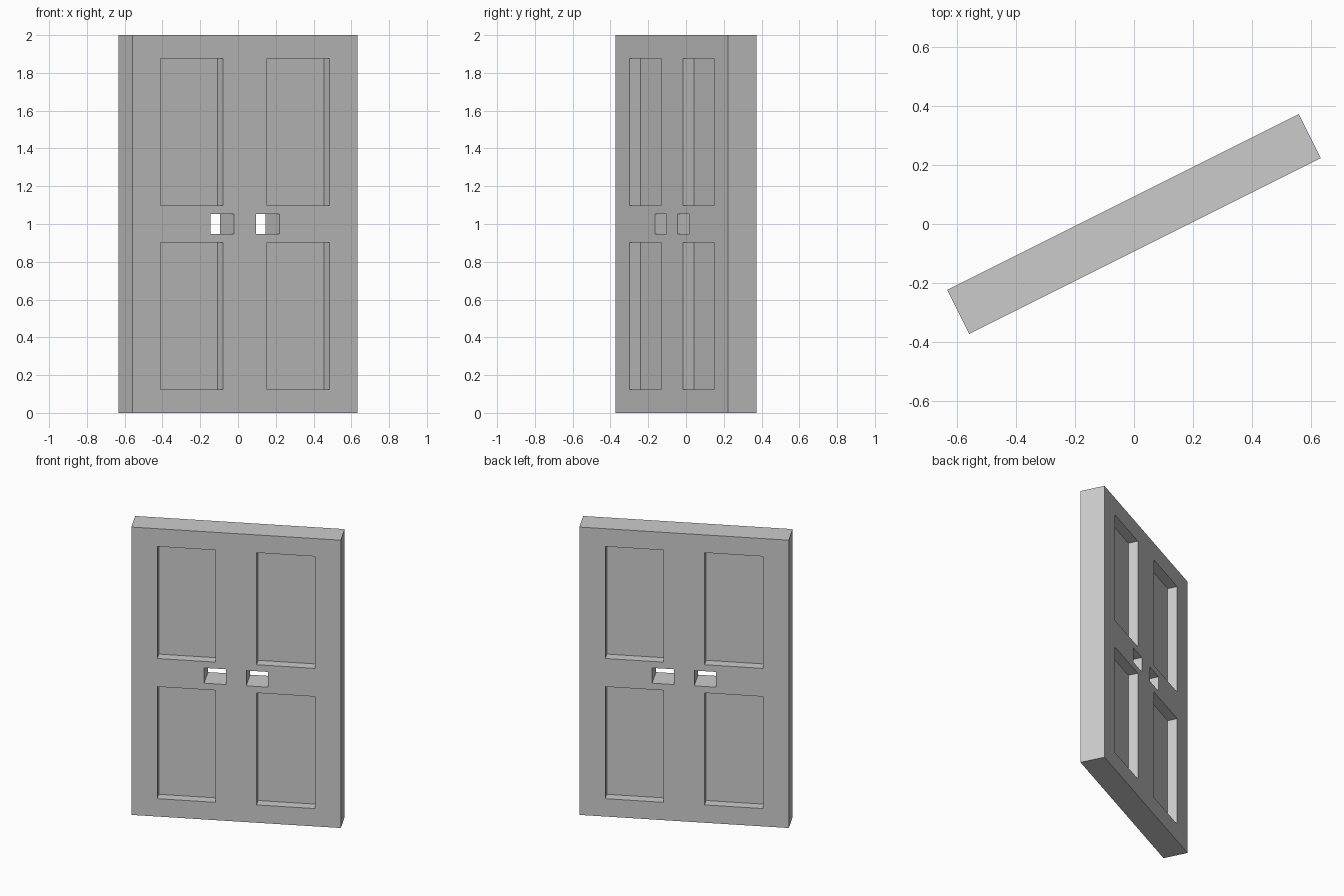
import bpy, math

if "Cube" in bpy.data.objects:
    bpy.data.objects.remove(bpy.data.objects["Cube"])

W, T, H = 1.3333, 0.1667, 2.0   # width, thickness, height
DEPTH = 0.066                   # panel recess depth on each side


def box(name, x0, x1, y0, y1, z0, z1):
    bpy.ops.mesh.primitive_cube_add(
        size=1, location=((x0 + x1) / 2, (y0 + y1) / 2, (z0 + z1) / 2))
    ob = bpy.context.object
    ob.name = name
    ob.scale = (x1 - x0, y1 - y0, z1 - z0)
    bpy.ops.object.transform_apply(location=True, rotation=True, scale=True)
    return ob


def span(side, a, b):
    return sorted((side * a, side * b))


# door slab
door = box("door", -W / 2, W / 2, -T / 2, T / 2, 0, H)

# cutters: four panels on each face, two handle openings right through
cutters = []
for sx in (-1, 1):
    for z0, z1 in ((0.124, 0.902), (1.098, 1.876)):
        for sy in (-1, 1):
            cutters.append(box("panel_cutter", *span(sx, 0.131, 0.501),
                               *span(sy, T / 2 - DEPTH, T), z0, z1))
    cutters.append(box("handle_cutter", *span(sx, 0.065, 0.203),
                       -T, T, 0.947, 1.053))

# carve the slab
for c in cutters:
    mod = door.modifiers.new("carve", 'BOOLEAN')
    mod.operation, mod.solver, mod.object = 'DIFFERENCE', 'EXACT', c
    bpy.context.view_layer.objects.active = door
    bpy.ops.object.modifier_apply(modifier=mod.name)
    bpy.data.objects.remove(c, do_unlink=True)

# the door stands swung open
door.rotation_euler.z = math.atan(0.5)
